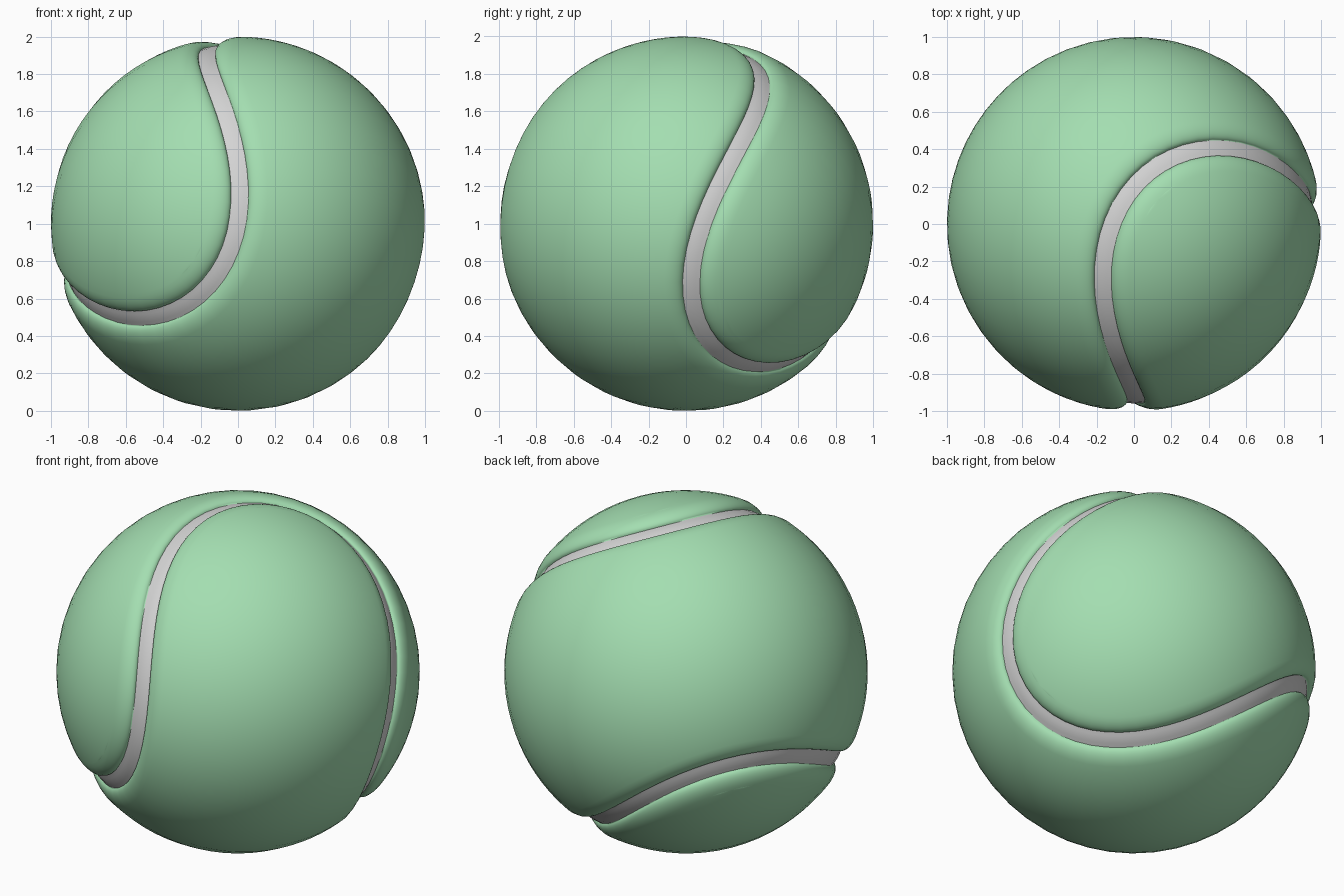
import bpy, bmesh, math
from mathutils import Vector

if "Cube" in bpy.data.objects:
    bpy.data.objects.remove(bpy.data.objects["Cube"])

# Ball frame: the two panels' lobe axes (U, V) and the neck axis W
U = Vector((0.672, 0.717, -0.183)).normalized()
V = Vector((0.535, -0.302, 0.789))
V = (V - U * V.dot(U)).normalized()
W = U.cross(V)
CENTRE = Vector((0, 0, 1))
A, B = 0.854, 0.146
C = 2 * math.sqrt(A * B)
N, M = 96, 20            # samples along the seam, columns across a panel
HALF, FLOOR = 0.048, 0.957   # half width and radius of the seam strip
ROLL = 0.10              # width of the rounded panel edge


def seam(t):
    """Point of the wavy seam line on the unit sphere."""
    return (U * (A * math.cos(t) - B * math.cos(3 * t))
            + V * (A * math.sin(t) + B * math.sin(3 * t))
            + W * (C * math.cos(2 * t))).normalized()


def offset(t, d):
    """Seam point moved sideways by d along the sphere."""
    p = seam(t)
    side = (seam(t + 0.001) - seam(t - 0.001)).cross(p).normalized()
    return p * math.cos(d) + side * math.sin(d)


def material(name, rgb):
    m = bpy.data.materials.new(name)
    m.diffuse_color = (*rgb, 1)
    m.use_nodes = True
    m.node_tree.nodes["Principled BSDF"].inputs["Base Color"].default_value = m.diffuse_color
    return m


def build(name, grids, mat):
    """Make one smooth object from grids of points around the ball centre."""
    bm = bmesh.new()
    for rows in grids:
        vs = [[bm.verts.new(p) for p in row] for row in rows]
        for r0, r1 in zip(vs, vs[1:]):
            for j in range(len(r0) - 1):
                bm.faces.new((r0[j], r0[j + 1], r1[j + 1], r1[j]))
    bmesh.ops.remove_doubles(bm, verts=bm.verts[:], dist=1e-4)
    bm.normal_update()
    for f in bm.faces:
        if f.normal.dot(f.calc_center_median()) < 0:
            f.normal_flip()
        f.smooth = True
    bmesh.ops.translate(bm, verts=bm.verts[:], vec=CENTRE)
    me = bpy.data.meshes.new(name)
    bm.to_mesh(me)
    bm.free()
    me.materials.append(mat)
    ob = bpy.data.objects.new(name, me)
    bpy.context.collection.objects.link(ob)
    return ob


green = material("felt green", (0.37, 0.73, 0.44))
grey = material("seam grey", (0.66, 0.66, 0.66))
step = 2 * math.pi / N

# Felt panels: a rounded edge rolling out of the groove, then the spherical skin
for name, base, neck in (("first_panel", 0, -W), ("second_panel", math.pi / 2, W)):
    t_neck = base + math.pi / 2
    sign = 1 if offset(t_neck, 0.1).dot(neck) > seam(t_neck).dot(neck) else -1
    edge = []
    for i in range(N + 1):
        row = [offset(base + i * step, sign * HALF) * (FLOOR - 0.02)]
        for k in range(9):
            a = k / 8 * math.pi / 2
            d = HALF + ROLL * (1 - math.cos(a))
            row.append(offset(base + i * step, sign * d)
                       * (FLOOR + (1 - FLOOR) * math.sin(a)))
        edge.append(row)
    skin = []
    for i in range(N // 2 + 1):
        p = offset(base + i * step, sign * (HALF + ROLL))
        q = offset(base - i * step, sign * (HALF + ROLL))
        skin.append([p.lerp(q, j / M).normalized() for j in range(M + 1)])
    build(name, [edge, skin], green)

# Seam strip lying in the groove
strip = [[offset(i * step, HALF * s) * (FLOOR + 0.003 * (1 - abs(s)))
          for s in (-1.05, -0.5, 0, 0.5, 1.05)] for i in range(N + 1)]
build("seam_strip", [strip], grey)
